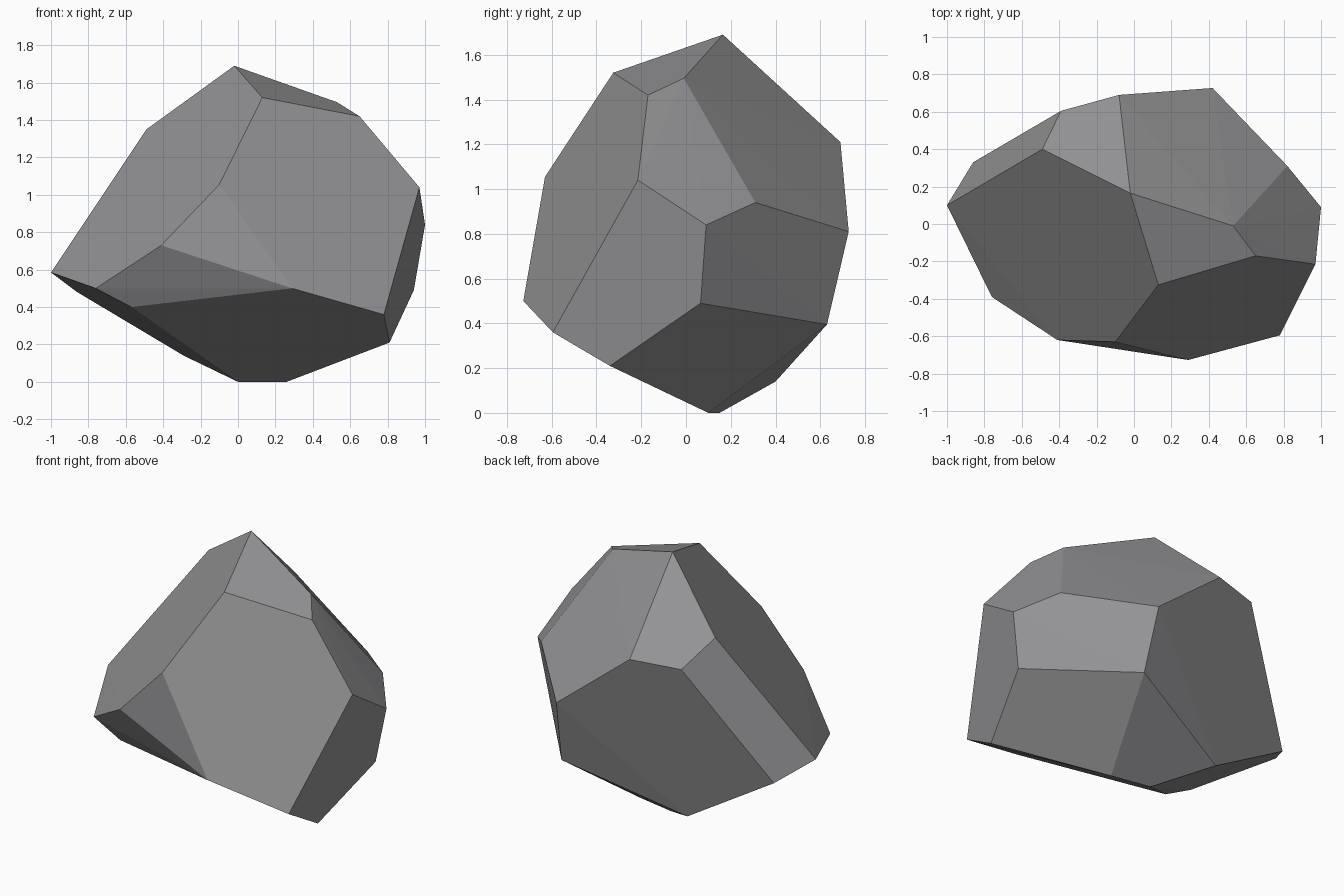
import bpy
import bmesh

# Corners of the faceted boulder, in rings from the crown down to the foot
crown = [(-0.02, 0.165, 1.69), (0.13, -0.325, 1.52), (0.53, -0.01, 1.495),
         (0.65, -0.17, 1.42), (-0.49, 0.40, 1.35)]
shoulder = [(-0.39, 0.605, 1.195), (-0.08, 0.69, 1.21), (0.97, -0.215, 1.04),
            (-0.10, -0.63, 1.055), (0.82, 0.31, 0.94)]
waist = [(1.0, 0.09, 0.84), (0.42, 0.727, 0.81), (-0.41, -0.62, 0.73),
         (-1.0, 0.10, 0.585), (0.29, -0.727, 0.50), (-0.76, -0.39, 0.50)]
underside = [(0.94, 0.065, 0.49), (-0.86, 0.33, 0.48), (-0.57, -0.39, 0.40),
             (0.45, 0.63, 0.395), (0.78, -0.595, 0.36), (0.81, -0.34, 0.21),
             (-0.29, 0.40, 0.14)]
foot = [(0.26, 0.10, 0.0), (0.0, 0.15, 0.0)]

# Wrap the corners in a convex skin and merge nearly flat neighbours
bm = bmesh.new()
for co in crown + shoulder + waist + underside + foot:
    bm.verts.new(co)
bmesh.ops.convex_hull(bm, input=bm.verts[:])
bmesh.ops.dissolve_limit(bm, angle_limit=0.02, verts=bm.verts[:], edges=bm.edges[:])
bmesh.ops.recalc_face_normals(bm, faces=bm.faces[:])

mesh = bpy.data.meshes.new("boulder")
bm.to_mesh(mesh)
bm.free()

# Single stone colour, flat shaded
stone = bpy.data.materials.new("grey stone")
stone.diffuse_color = (0.29, 0.29, 0.30, 1.0)
mesh.materials.append(stone)
boulder = bpy.data.objects.new("boulder", mesh)
bpy.context.collection.objects.link(boulder)
